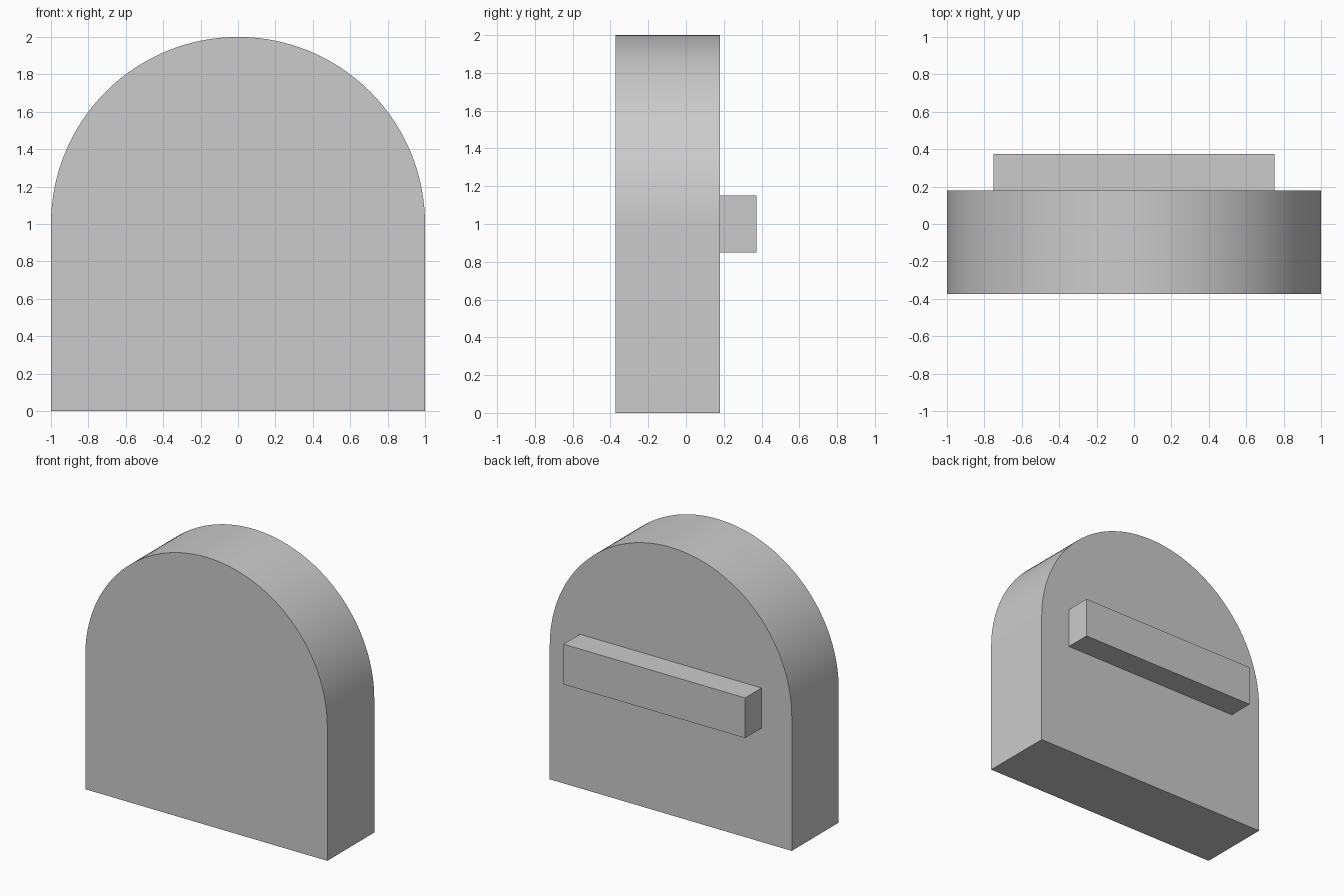
import bpy, bmesh, math

if "Cube" in bpy.data.objects:
    bpy.data.objects.remove(bpy.data.objects["Cube"])

def extrude_profile(name, points, y0, y1):
    """Extrude an XZ outline from y0 to y1 into a closed solid."""
    bm = bmesh.new()
    face = bm.faces.new([bm.verts.new((x, y0, z)) for x, z in points])
    ext = bmesh.ops.extrude_face_region(bm, geom=[face])
    verts = [v for v in ext["geom"] if isinstance(v, bmesh.types.BMVert)]
    bmesh.ops.translate(bm, verts=verts, vec=(0, y1 - y0, 0))
    bmesh.ops.recalc_face_normals(bm, faces=bm.faces)
    mesh = bpy.data.meshes.new(name)
    bm.to_mesh(mesh)
    bm.free()
    obj = bpy.data.objects.new(name, mesh)
    bpy.context.collection.objects.link(obj)
    return obj

FRONT, BACK, BAR_BACK = -0.374, 0.18, 0.374
SEGMENTS = 64

# Arched slab: square base with a half-round top
arch = [(math.cos(math.pi * i / SEGMENTS), 1 + math.sin(math.pi * i / SEGMENTS))
        for i in range(SEGMENTS + 1)]
body = extrude_profile("arched_body", [(-1, 0), (1, 0)] + arch, FRONT, BACK)
bpy.context.view_layer.objects.active = body
body.select_set(True)
bpy.ops.object.shade_smooth_by_angle(angle=math.radians(30))

# Horizontal bar on the back face
bar = [(-0.75, 0.85), (0.75, 0.85), (0.75, 1.15), (-0.75, 1.15)]
extrude_profile("back_bar", bar, BACK, BAR_BACK)
